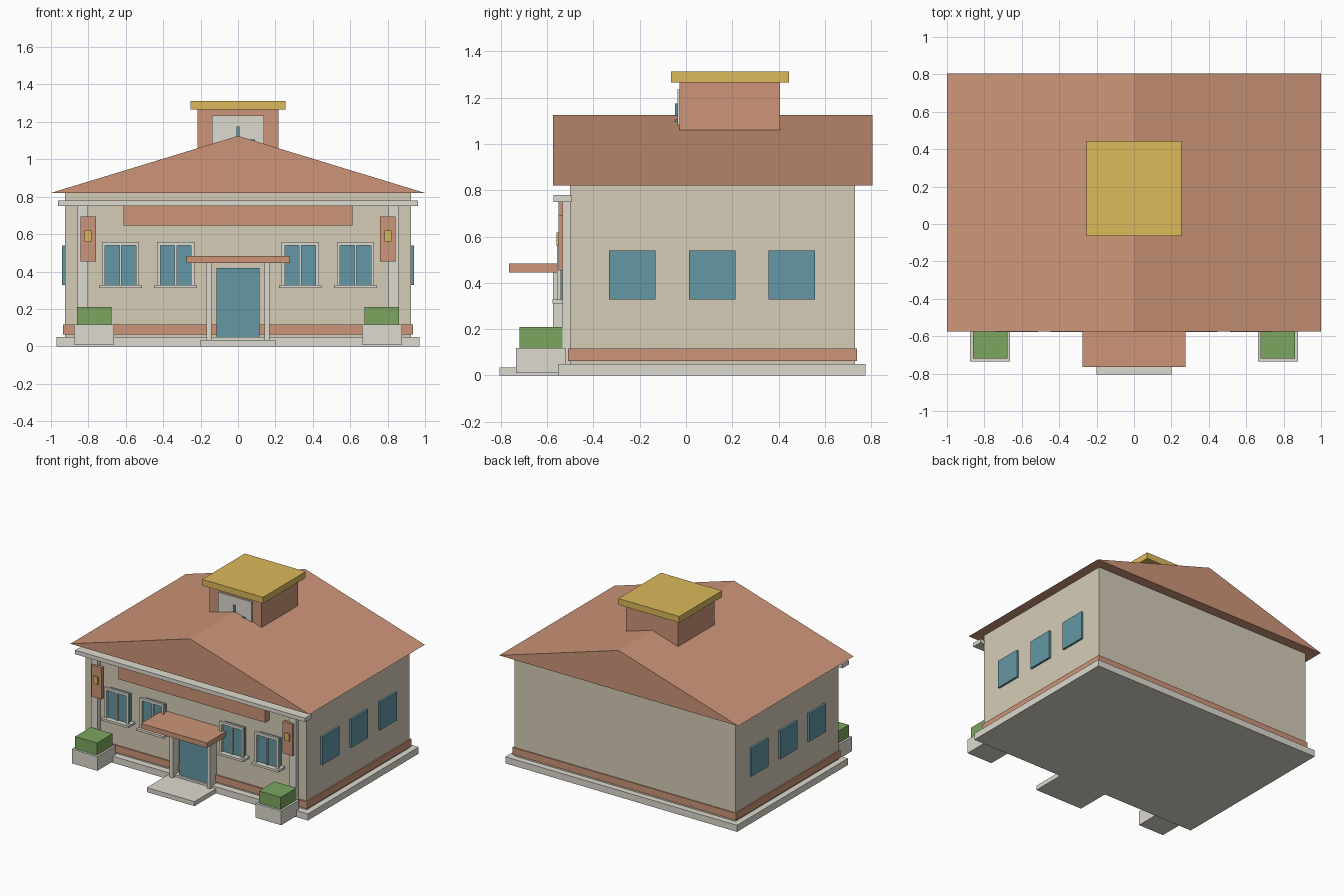
import bpy
import bmesh

if "Cube" in bpy.data.objects:
    bpy.data.objects.remove(bpy.data.objects["Cube"])


def material(name, rgb):
    m = bpy.data.materials.new(name)
    m.diffuse_color = [(c / 255) ** 2.2 for c in rgb] + [1]
    m.use_nodes = True
    m.node_tree.nodes["Principled BSDF"].inputs["Base Color"].default_value = m.diffuse_color
    return m


WALL = material("wall_beige", (212, 203, 182))
TRIM = material("trim_cream", (220, 217, 205))
TERRA = material("terracotta", (204, 148, 120))
GLASS = material("glass_blue", (100, 150, 163))
YELLOW = material("yellow", (218, 184, 92))
GREEN = material("hedge_green", (123, 165, 96))


def add_object(name, bm, mat):
    bmesh.ops.recalc_face_normals(bm, faces=bm.faces)
    mesh = bpy.data.meshes.new(name)
    bm.to_mesh(mesh)
    bm.free()
    mesh.materials.append(mat)
    ob = bpy.data.objects.new(name, mesh)
    bpy.context.collection.objects.link(ob)
    return ob


def box(name, x, y, z, mat):
    """Box from (min, max) ranges on each axis."""
    bm = bmesh.new()
    bmesh.ops.create_cube(bm, size=1)
    for v in bm.verts:
        for i, (a, b) in enumerate((x, y, z)):
            v.co[i] = a if v.co[i] < 0 else b
    return add_object(name, bm, mat)


def pair(name, x, y, z, mat):
    """Matching boxes on the right and left sides."""
    box(name + "_right", x, y, z, mat)
    box(name + "_left", (-x[1], -x[0]), y, z, mat)


# Main body
box("base_slab", (-0.97, 0.97), (-0.55, 0.775), (0, 0.05), TRIM)
box("walls", (-0.925, 0.925), (-0.5, 0.73), (0.04, 0.82), WALL)
box("skirting_band", (-0.935, 0.935), (-0.51, 0.738), (0.063, 0.116), TERRA)

# Gable roof: triangle profile extruded front to back
bm = bmesh.new()
tri = bm.faces.new([bm.verts.new((x, -0.575, z)) for x, z in ((-1, 0.82), (1, 0.82), (0, 1.125))])
ext = bmesh.ops.extrude_face_region(bm, geom=[tri])
bmesh.ops.translate(bm, vec=(0, 1.38, 0), verts=[g for g in ext["geom"] if isinstance(g, bmesh.types.BMVert)])
bm.faces.ensure_lookup_table()
if not tri.is_valid or len(bm.faces) < 5:
    bmesh.ops.holes_fill(bm, edges=bm.edges)
add_object("gable_roof", bm, TERRA)

# Roof turret with dial
box("turret_body", (-0.217, 0.217), (-0.028, 0.405), (0.95, 1.27), TERRA)
box("turret_cap", (-0.255, 0.255), (-0.065, 0.445), (1.265, 1.312), YELLOW)
box("dial_plate", (-0.14, 0.14), (-0.037, -0.02), (0.96, 1.235), TRIM)
box("dial_hand_upright", (-0.007, 0.007), (-0.047, -0.036), (1.09, 1.175), GLASS)
box("dial_hand_level", (0, 0.09), (-0.047, -0.036), (1.092, 1.106), GLASS)

# Facade trim
box("cornice", (-0.962, 0.962), (-0.572, -0.494), (0.75, 0.78), TRIM)
box("sign_panel", (-0.613, 0.613), (-0.55, -0.49), (0.645, 0.75), TERRA)
pair("pilaster", (0.802, 0.858), (-0.533, -0.49), (0.04, 0.755), TRIM)
pair("banner", (0.758, 0.843), (-0.55, -0.525), (0.453, 0.693), TERRA)
pair("banner_plaque", (0.782, 0.82), (-0.56, -0.545), (0.56, 0.618), YELLOW)

# Front windows
for i, cx in enumerate((0.333, 0.628)):
    n = f"front_window_{i + 1}"
    pair(n + "_glass", (cx - 0.085, cx + 0.085), (-0.54, -0.49), (0.328, 0.54), GLASS)
    for side, s in (("inner", -1), ("outer", 1)):
        a, b = sorted((cx + s * 0.082, cx + s * 0.1))
        pair(f"{n}_jamb_{side}", (a, b), (-0.557, -0.54), (0.325, 0.558), TRIM)
    pair(n + "_head", (cx - 0.1, cx + 0.1), (-0.557, -0.54), (0.538, 0.558), TRIM)
    pair(n + "_mullion", (cx - 0.006, cx + 0.006), (-0.55, -0.535), (0.328, 0.54), TRIM)
    pair(n + "_sill", (cx - 0.114, cx + 0.114), (-0.577, -0.49), (0.311, 0.328), TRIM)

# Side windows
for i, y in enumerate((-0.232, 0.113, 0.457)):
    pair(f"side_window_{i + 1}", (0.91, 0.94), (y - 0.101, y + 0.101), (0.328, 0.54), GLASS)

# Entrance
box("door", (-0.115, 0.115), (-0.535, -0.49), (0.035, 0.42), GLASS)
pair("door_post", (0.143, 0.169), (-0.575, -0.49), (0.03, 0.45), TRIM)
box("door_canopy", (-0.276, 0.276), (-0.765, -0.49), (0.445, 0.483), TERRA)
box("door_step", (-0.2, 0.2), (-0.805, -0.5), (0, 0.034), TRIM)

# Planters with hedges
pair("planter", (0.662, 0.876), (-0.735, -0.52), (0.01, 0.118), TRIM)
pair("hedge", (0.677, 0.86), (-0.718, -0.533), (0.11, 0.21), GREEN)
